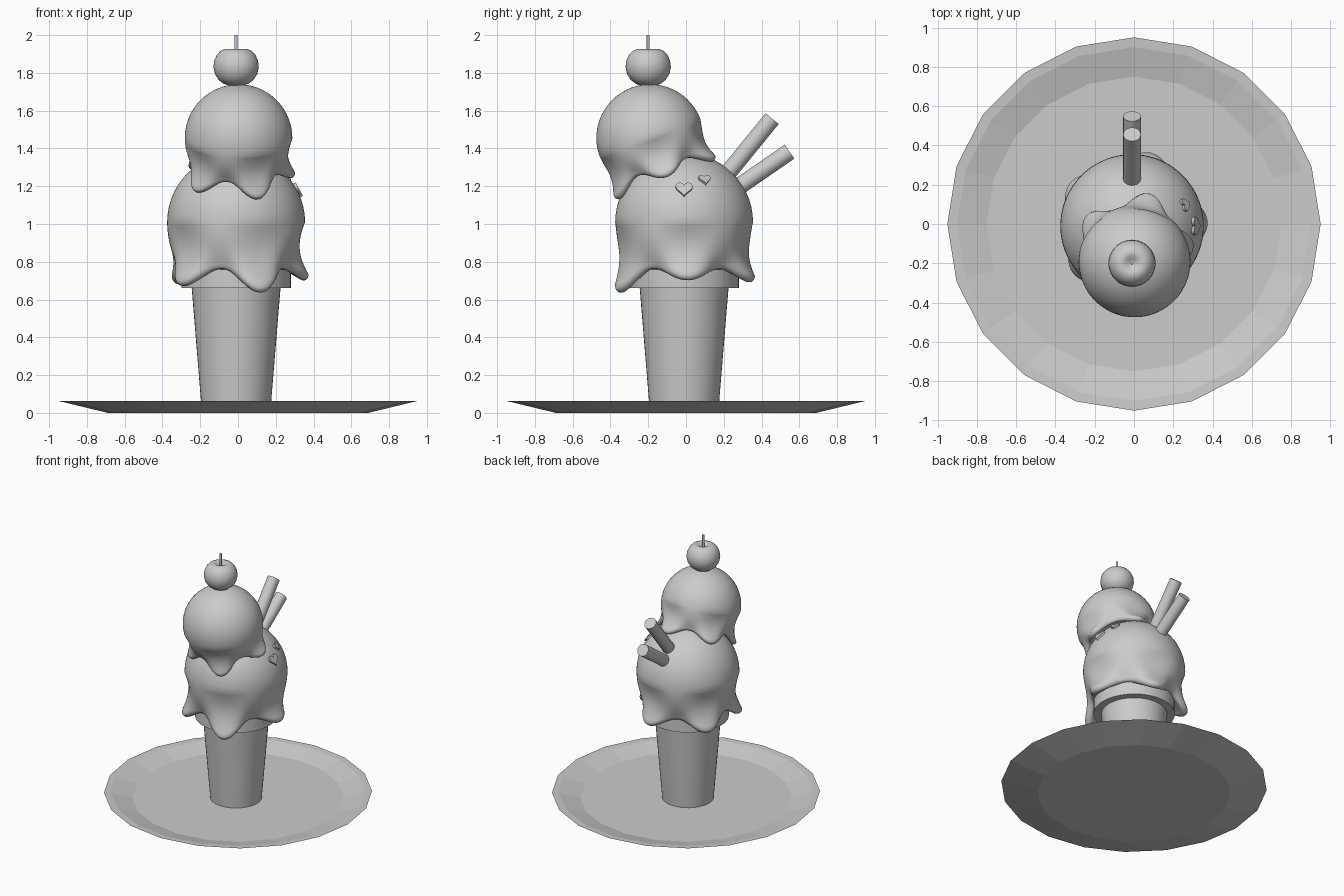
import bpy, bmesh, math
from math import sin, cos, pi
from mathutils import Matrix, Vector

if "Cube" in bpy.data.objects:
    bpy.data.objects.remove(bpy.data.objects["Cube"])


def finish(name, bm, matrix=Matrix(), angle=40):
    """Clean the mesh, place it and shade it smooth below the given angle."""
    bmesh.ops.remove_doubles(bm, verts=bm.verts, dist=1e-5)
    bmesh.ops.recalc_face_normals(bm, faces=bm.faces)
    mesh = bpy.data.meshes.new(name)
    bm.to_mesh(mesh)
    bm.free()
    if angle:
        mesh.shade_smooth()
        mesh.set_sharp_from_angle(angle=math.radians(angle))
    ob = bpy.data.objects.new(name, mesh)
    ob.matrix_world = matrix
    bpy.context.collection.objects.link(ob)
    return ob


def revolve(name, sides, profile, matrix=Matrix(), angle=40):
    """Sweep profile(theta) -> [(r, z), ...] around the z axis."""
    bm = bmesh.new()
    cols = []
    for i in range(sides):
        t = 2 * pi * i / sides
        cols.append([bm.verts.new((r * cos(t), r * sin(t), z)) for r, z in profile(t)])
    for a, b in zip(cols, cols[1:] + cols[:1]):
        for j in range(len(a) - 1):
            bm.faces.new((a[j], b[j], b[j + 1], a[j + 1]))
    return finish(name, bm, matrix, angle)


def scoop(name, valley, tips, matrix):
    """Ball of ice cream with a melted skirt of five drips."""
    R = 0.365

    def profile(t):
        k = (t - math.radians(3)) / (2 * pi / 5)
        w = (0.5 + 0.5 * cos(2 * pi * k)) ** 1.2
        z_edge = -(valley + (tips[round(k) % 5] - valley) * w) + 0.03
        r_edge = 0.315 + 0.07 * w
        pts = [(R * sin(p * pi / 28), R * cos(p * pi / 28)) for p in range(15)]
        pts[0] = (0, R)
        for i in range(1, 15):
            u = i / 14
            pts.append((R + (r_edge - R) * u * u - 0.035 * w * sin(pi * u), z_edge * u))
        # rolled lip and underside
        pts += [(r_edge - 0.004, z_edge - 0.016), (r_edge - 0.018, z_edge - 0.028),
                (r_edge - 0.036, z_edge - 0.028), (r_edge - 0.055, z_edge - 0.01),
                (0.24, 0.02 - valley), (0, 0.02 - valley)]
        return pts

    return revolve(name, 90, profile, matrix, 60)


def rod(name, start, end, radius, sides=24):
    start, end = Vector(start), Vector(end)
    d = end - start
    m = Matrix.Translation(start) @ d.to_track_quat('Z', 'Y').to_matrix().to_4x4()
    return revolve(name, sides, lambda t: [(0, 0), (radius, 0), (radius, d.length), (0, d.length)], m)


def heart(name, direction, size):
    """Heart sprinkle lying on the lower scoop, point downwards."""
    n = Vector(direction).normalized()
    side = Vector((0, 0, 1)).cross(n).normalized()
    up = n.cross(side)
    rot = Matrix((side, up, n)).transposed().to_4x4()
    bm = bmesh.new()
    ring = []
    for i in range(28):
        t = 2 * pi * i / 28
        x = 16 * sin(t) ** 3
        y = 13 * cos(t) - 5 * cos(2 * t) - 2 * cos(3 * t) - cos(4 * t)
        ring.append(bm.verts.new((x * size / 32, y * size / 32, -0.015)))
    face = bm.faces.new(ring)
    ext = bmesh.ops.extrude_face_region(bm, geom=[face])
    top = [v for v in ext['geom'] if isinstance(v, bmesh.types.BMVert)]
    bmesh.ops.translate(bm, verts=top, vec=(0, 0, 0.027))
    return finish(name, bm, Matrix.Translation(LOWER + n * 0.365) @ rot)


LOWER = Vector((-0.01, -0.01, 1.01))
UPPER = Vector((0.003, -0.19, 1.455))

# low-poly plate with raised rim
plate = [(0, 0), (0.69, 0), (0.95, 0.063), (0.9, 0.06), (0.75, 0.022), (0, 0.022)]
revolve("plate", 20, lambda t: plate, angle=0)

# wafer cone with wider collar
cone = [(0, 0.015), (0.182, 0.015), (0.235, 0.66), (0.29, 0.66), (0.29, 0.76), (0, 0.76)]
revolve("wafer_cone", 48, lambda t: cone, Matrix.Translation((-0.01, -0.01, 0)))

# two scoops, the upper one smaller and leaning forward
scoop("lower_scoop", 0.25, (0.31, 0.32, 0.33, 0.34, 0.375), Matrix.Translation(LOWER))
scoop("upper_scoop", 0.215, (0.29, 0.295, 0.295, 0.31, 0.32),
      Matrix.Translation(UPPER) @ Matrix.Rotation(math.radians(20), 4, 'X') @ Matrix.Scale(0.78, 4))

# cherry with dimple, and stem
cherry = [(0, -0.098), (0.035, -0.098), (0.065, -0.088), (0.092, -0.068), (0.112, -0.036),
          (0.12, 0), (0.116, 0.034), (0.102, 0.066), (0.082, 0.087), (0.06, 0.096),
          (0.04, 0.094), (0.02, 0.08), (0, 0.07)]
revolve("cherry", 40, lambda t: cherry, Matrix.Translation((-0.01, -0.2, 1.83)), 60)
rod("cherry_stem", (-0.01, -0.2, 1.88), (-0.01, -0.2, 2.0), 0.008, 12)

# wafer sticks at the back
rod("wafer_stick_upper", (-0.01, 0.12, 1.145), (-0.01, 0.456, 1.558), 0.045)
rod("wafer_stick_lower", (-0.01, 0.14, 1.102), (-0.01, 0.548, 1.383), 0.045)

# heart sprinkles on the right side
heart("heart_large", (0.33, 0.0, 0.18), 0.09)
heart("heart_small", (0.275, 0.11, 0.23), 0.066)
